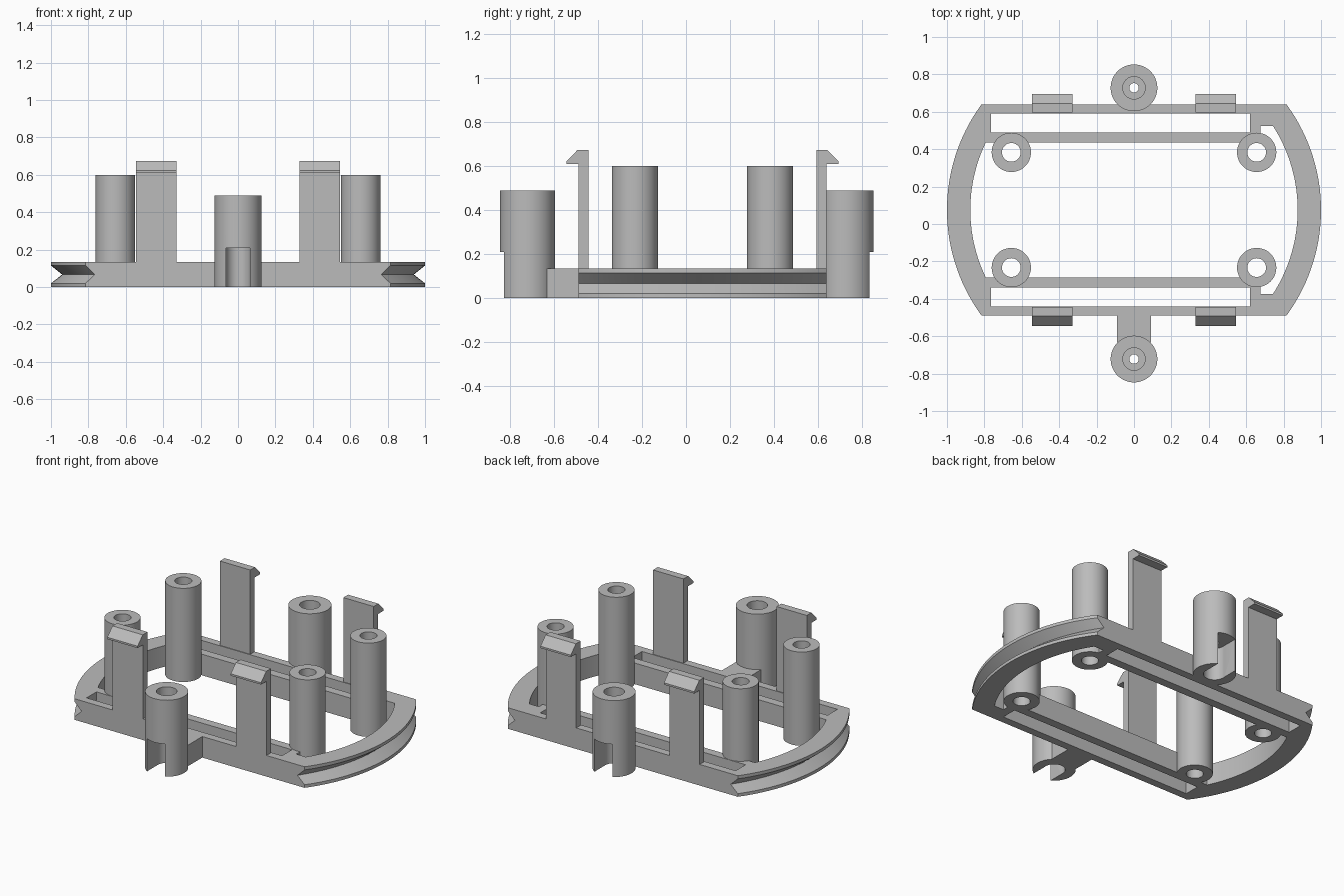
import bpy, bmesh, math

if "Cube" in bpy.data.objects:
    bpy.data.objects.remove(bpy.data.objects["Cube"], do_unlink=True)

mat = bpy.data.materials.new("plain grey")
mat.use_nodes = True
GREY = (0.5, 0.5, 0.5, 1)
mat.diffuse_color = GREY
mat.node_tree.nodes["Principled BSDF"].inputs["Base Color"].default_value = GREY

MID = 0.075      # y of the frame's centre line
HALF = 0.565     # half depth of the frame
H = 0.135        # frame height


def finish(name, bm):
    bmesh.ops.recalc_face_normals(bm, faces=bm.faces)
    mesh = bpy.data.meshes.new(name)
    bm.to_mesh(mesh)
    bm.free()
    mesh.materials.append(mat)
    ob = bpy.data.objects.new(name, mesh)
    bpy.context.collection.objects.link(ob)
    return ob


def loft(name, rings, closed=False):
    """Skin a list of equal-length point rings; cap the ends or join them."""
    bm = bmesh.new()
    vs = [[bm.verts.new(p) for p in ring] for ring in rings]
    n = len(rings[0])
    for i in range(len(vs) if closed else len(vs) - 1):
        a, b = vs[i], vs[(i + 1) % len(vs)]
        for j in range(n):
            k = (j + 1) % n
            bm.faces.new((a[j], a[k], b[k], b[j]))
    if not closed:
        bm.faces.new(vs[0][::-1])
        bm.faces.new(vs[-1])
    return finish(name, bm)


def prism(name, outline, z0, z1):
    return loft(name, [[(x, y, z) for x, y in outline] for z in (z0, z1)])


def box(name, x0, x1, y0, y1, z0, z1):
    return prism(name, [(x0, y0), (x1, y0), (x1, y1), (x0, y1)], z0, z1)


def lathe(name, profile, x, y, steps=48):
    angles = [2 * math.pi * i / steps for i in range(steps)]
    return loft(name, [[(x + r * math.cos(a), y + r * math.sin(a), z) for r, z in profile]
                       for a in angles], closed=True)


def cut(ob, cutter):
    cutter.hide_render = True
    mod = ob.modifiers.new("cut", "BOOLEAN")
    mod.operation, mod.solver, mod.object = "DIFFERENCE", "EXACT", cutter
    bpy.context.view_layer.objects.active = ob
    bpy.ops.object.modifier_apply(modifier=mod.name)
    bpy.data.objects.remove(cutter, do_unlink=True)


def smooth(ob):
    bpy.ops.object.select_all(action="DESELECT")
    ob.select_set(True)
    bpy.context.view_layer.objects.active = ob
    bpy.ops.object.shade_smooth_by_angle(angle=math.radians(25))


def arc(side, centre, radius, y0, y1, n=32):
    """Points along a bowed end, side +1 or -1."""
    ys = [y0 + (y1 - y0) * i / n for i in range(n + 1)]
    return [(side * (centre + math.sqrt(radius ** 2 - (y - MID) ** 2)), y) for y in ys]


def outer_ring(x_mid, x_end, z):
    sag = x_mid - x_end
    radius = (HALF ** 2 + sag ** 2) / (2 * sag)
    lo, hi = MID - HALF, MID + HALF
    pts = arc(1, x_mid - radius, radius, lo, hi) + arc(-1, x_mid - radius, radius, hi, lo)
    return [(x, y, z) for x, y in pts]


# Frame with V groove round both bowed ends
frame = loft("frame", [outer_ring(1, 0.815, 0), outer_ring(1, 0.815, 0.02),
                       outer_ring(0.94, 0.765, 0.067), outer_ring(1, 0.815, 0.115),
                       outer_ring(1, 0.815, H)])

# Main opening, with a small pocket at each corner of the left end
opening = (arc(1, 0.045, 0.83, MID - 0.45, MID + 0.45)
           + [(0.675, MID + 0.45), (0.675, MID + 0.36)]
           + arc(-1, 0.045, 0.83, MID + 0.36, MID - 0.36)
           + [(0.675, MID - 0.36), (0.675, MID - 0.45)])
cut(frame, prism("opening_cutter", opening, -0.1, 0.3))

# Long slots beside the front and back bars
for s in (-1, 1):
    y0, y1 = sorted((MID + s * 0.415, MID + s * 0.515))
    cut(frame, box("slot_cutter", -0.765, 0.62, y0, y1, -0.1, 0.3))
smooth(frame)

# Four hollow corner tubes
for sx, side in ((-1, "right"), (1, "left")):
    for sy, end in ((-1, "front"), (1, "back")):
        tube = lathe(f"{end}_{side}_tube", [(0.105, 0), (0.105, 0.6), (0.05, 0.6), (0.05, 0)],
                     sx * 0.656, MID + sy * 0.308)
        smooth(tube)

# Two screw posts, counterbored at both ends and notched outward at the foot
post_profile = [(0.125, 0), (0.125, 0.49), (0.06, 0.49), (0.06, 0.27),
                (0.025, 0.27), (0.025, 0.21), (0.065, 0.21), (0.065, 0)]
for s, y, end in ((-1, -0.722, "front"), (1, 0.728, "back")):
    post = lathe(f"{end}_screw_post", post_profile, 0, y)
    y0, y1 = sorted((y + s * 0.01, y + s * 0.2))
    cut(post, box("notch_cutter", -0.064, 0.064, y0, y1, -0.1, 0.21))
    smooth(post)
box("front_post_bridge", -0.09, 0.09, -0.633, -0.48, 0, H)

# Four snap clips with outward hooks: (distance outward, height)
clip = [(-0.045, 0), (0, 0), (0, 0.61), (0.055, 0.61), (0.055, 0.622),
        (0.003, 0.675), (-0.045, 0.675)]
for s, end in ((-1, "front"), (1, "back")):
    for sx, side in ((-1, "right"), (1, "left")):
        loft(f"{end}_{side}_clip", [[(sx * x, MID + s * (HALF + d), z) for d, z in clip]
                                    for x in (0.33, 0.545)])
